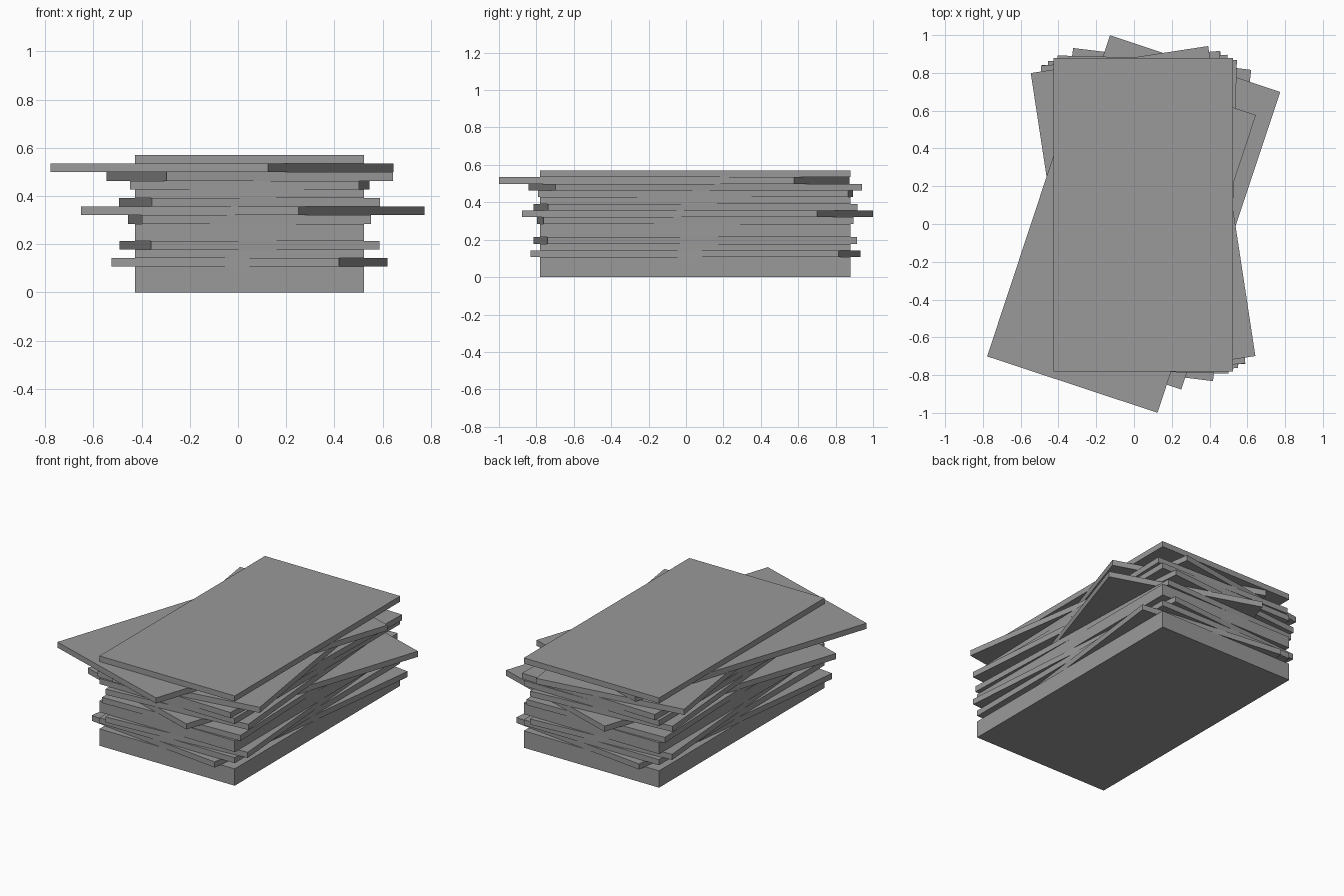
import bpy
import math

if "Cube" in bpy.data.objects:
    bpy.data.objects.remove(bpy.data.objects["Cube"])

WIDTH, DEPTH = 0.95, 1.66
THICK = 0.57 / 16

grey = bpy.data.materials.new("paper grey")
grey.diffuse_color = (0.32, 0.32, 0.32, 1)
grey.use_nodes = True
grey.node_tree.nodes["Principled BSDF"].inputs["Base Color"].default_value = grey.diffuse_color

# Twist (degrees) of each sheet, bottom to top
twists = [0, 0, 0, -7, 0, 4.5, 0, 0, 2, -18.4, 4.7, 0, -1.5, 8.66, -18.3, 0]
# Sheets that have also slid away from the common centre
centre = (0.048, 0.05)
slid = {9: (0.0615, 0.0615), 14: (-0.066, -0.062)}


def add_sheet(index, twist):
    x, y = slid.get(index, centre)
    bpy.ops.mesh.primitive_cube_add(
        size=1,
        location=(x, y, (index + 0.5) * THICK),
        rotation=(0, 0, math.radians(twist)))
    sheet = bpy.context.object
    sheet.name = f"sheet_{index + 1:02d}"
    sheet.scale = (WIDTH, DEPTH, THICK)
    bpy.ops.object.transform_apply(location=False, rotation=False, scale=True)
    sheet.data.materials.append(grey)


# Stack of loosely piled sheets
for i, twist in enumerate(twists):
    add_sheet(i, twist)
